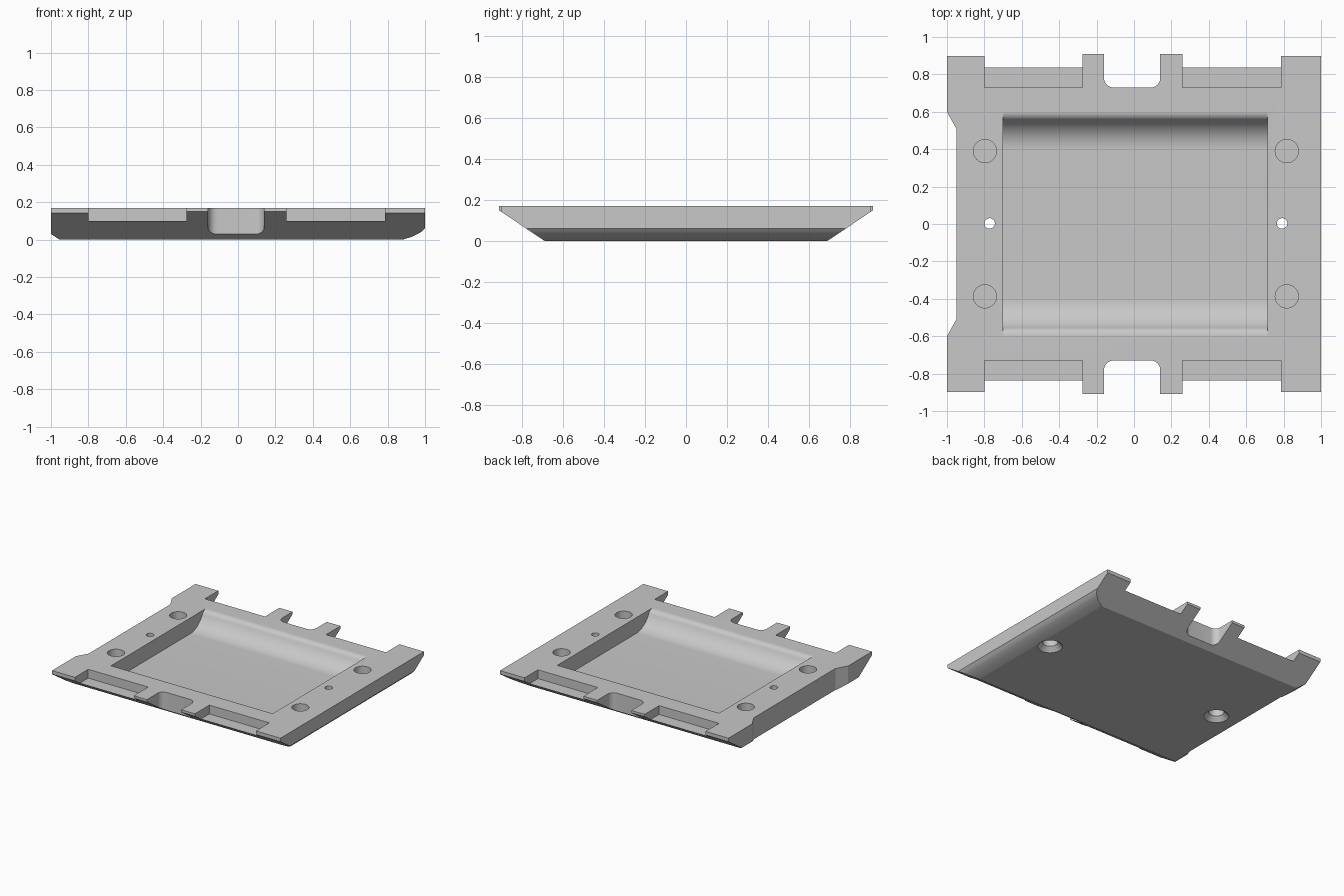
import bpy, bmesh
from math import sin, cos, radians, pi
from mathutils import Matrix

if "Cube" in bpy.data.objects:
    bpy.data.objects.remove(bpy.data.objects["Cube"])

grey = bpy.data.materials.new("plain grey")
grey.use_nodes = True
grey.diffuse_color = (0.58, 0.58, 0.58, 1)
grey.node_tree.nodes["Principled BSDF"].inputs["Base Color"].default_value = (0.58, 0.58, 0.58, 1)

TOP, FLOOR = 0.17, 0.045


def make(name, bm):
    bmesh.ops.recalc_face_normals(bm, faces=bm.faces)
    mesh = bpy.data.meshes.new(name)
    bm.to_mesh(mesh)
    bm.free()
    ob = bpy.data.objects.new(name, mesh)
    mesh.materials.append(grey)
    bpy.context.collection.objects.link(ob)
    return ob


def prism(name, pts, axis, lo, hi):
    """Extrude a 2D outline along the given axis."""
    place = {"x": lambda a, b, t: (t, a, b),
             "y": lambda a, b, t: (a, t, b),
             "z": lambda a, b, t: (a, b, t)}[axis]
    bm = bmesh.new()
    face = bm.faces.new([bm.verts.new(place(a, b, lo)) for a, b in pts])
    ext = bmesh.ops.extrude_face_region(bm, geom=[face])
    move = [p - q for p, q in zip(place(0, 0, hi), place(0, 0, lo))]
    verts = [v for v in ext["geom"] if isinstance(v, bmesh.types.BMVert)]
    bmesh.ops.translate(bm, vec=move, verts=verts)
    return make(name, bm)


def cone(name, x, y, lo, hi, r_lo, r_hi):
    bm = bmesh.new()
    bmesh.ops.create_cone(bm, cap_ends=True, segments=48, radius1=r_lo, radius2=r_hi,
                          depth=hi - lo, matrix=Matrix.Translation((x, y, (lo + hi) / 2)))
    return make(name, bm)


def combine(target, other, operation):
    mod = target.modifiers.new("cut", "BOOLEAN")
    mod.object, mod.operation, mod.solver = other, operation, "EXACT"
    bpy.context.view_layer.objects.active = target
    bpy.ops.object.modifier_apply(modifier=mod.name)
    bpy.data.objects.remove(other)


# Plan outline, back edge left to right, with the rounded middle notch
R = 0.05
notch = [(-0.16, 0.91)]
for cx, start in ((-0.16 + R, pi), (0.14 - R, 1.5 * pi)):
    notch += [(cx + R * cos(start + i * pi / 16), 0.73 + R + R * sin(start + i * pi / 16))
              for i in range(9)]
notch += [(0.14, 0.91)]
back = [(-0.95, 0.51), (-1, 0.6), (-1, 0.897), (-0.8, 0.897), (-0.8, 0.91)]
back += notch + [(0.785, 0.91), (0.785, 0.897), (1, 0.897)]
outline = back + [(x, -y) for x, y in reversed(back)]
plate = prism("tray_plate", outline, "z", 0, TOP)

# Sloped front and back undersides
slope = [(0.687, 0), (0.91, 0.15), (0.91, TOP)]
combine(plate, prism("slope_form", slope + [(-y, z) for y, z in reversed(slope)],
                     "x", -1.1, 1.1), "INTERSECT")

# Chamfered and rounded lower side edges
sides = [(-1, TOP), (-1, 0.03), (-0.955, 0), (0.88, 0), (0.93, 0.015), (0.965, 0.032),
         (0.985, 0.045), (1, 0.062), (1, TOP)]
combine(plate, prism("side_form", sides, "y", -1, 1), "INTERSECT")

# Stepped slots along the front and back edges
for s in (-1, 1):
    for x0, x1 in ((-0.8, -0.275), (0.26, 0.785)):
        box = [(x0, 0.73 * s), (x1, 0.73 * s), (x1, s), (x0, s)]
        combine(plate, prism("slot", box, "z", 0.1, 0.3), "DIFFERENCE")

# Central pocket with S-curved ends
A, N = radians(64), 14
r1 = 0.155 / sin(A)
r2 = (TOP - FLOOR) / (1 - cos(A)) - r1
end_y = 0.4 + (r1 + r2) * sin(A)
curve = [(0.4 + r1 * sin(A * i / N), FLOOR + r1 * (1 - cos(A * i / N))) for i in range(N + 1)]
curve += [(end_y - r2 * sin(A * i / N), TOP - r2 * (1 - cos(A * i / N)))
          for i in range(N - 1, -1, -1)]
curve += [(end_y, 0.3)]
combine(plate, prism("pocket", curve + [(-y, z) for y, z in reversed(curve)],
                     "x", -0.7, 0.715), "DIFFERENCE")

# Blind round recesses near the corners
for x in (-0.797, 0.817):
    for y in (-0.387, 0.39):
        combine(plate, cone("recess", x, y, 0.11, 0.3, 0.062, 0.062), "DIFFERENCE")

# Screw holes, countersunk and counterbored from below
for x in (-0.772, 0.792):
    for lo, hi, ra, rb in ((-0.1, 0.3, 0.028, 0.028), (-0.1, 0.11, 0.056, 0.056),
                           (-0.01, 0.035, 0.1, 0.056)):
        combine(plate, cone("screw_hole", x, 0.003, lo, hi, ra, rb), "DIFFERENCE")

bpy.ops.object.select_all(action="DESELECT")
plate.select_set(True)
bpy.context.view_layer.objects.active = plate
bpy.ops.object.shade_smooth_by_angle(angle=radians(16))
